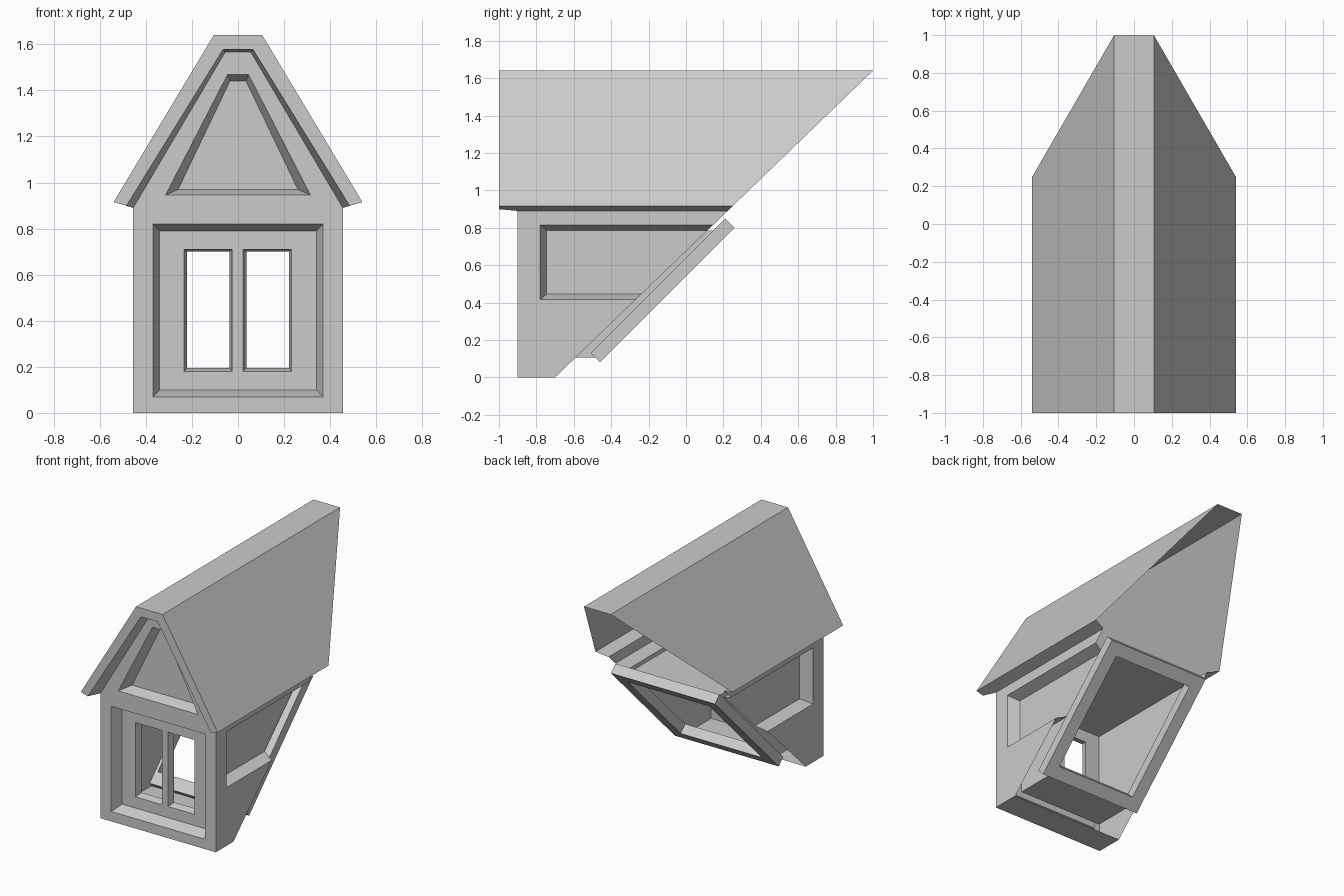
import bpy, bmesh
from mathutils import Vector

if "Cube" in bpy.data.objects:
    bpy.data.objects.remove(bpy.data.objects["Cube"])


def finish(name, bm):
    bmesh.ops.remove_doubles(bm, verts=bm.verts, dist=0.0005)
    bmesh.ops.recalc_face_normals(bm, faces=bm.faces)
    me = bpy.data.meshes.new(name)
    bm.to_mesh(me)
    bm.free()
    ob = bpy.data.objects.new(name, me)
    bpy.context.collection.objects.link(ob)
    return ob


def face(bm, pts):
    return bm.faces.new([bm.verts.new(p) for p in pts])


def bridge(bm, a, b, closed=True):
    n = len(a)
    for i in range(n if closed else n - 1):
        j = (i + 1) % n
        face(bm, [a[i], a[j], b[j], b[i]])


def fill(bm, loops, normal):
    # flat sheet whose first loop is the outline, the others are holes
    edges = []
    for loop in loops:
        vs = [bm.verts.new(p) for p in loop]
        edges += [bm.edges.new((vs[i], vs[i - 1])) for i in range(len(vs))]
    bmesh.ops.triangle_fill(bm, edges=edges, use_beauty=True, normal=normal)


def rect_xz(x0, x1, z0, z1, y):
    return [(x0, y, z0), (x1, y, z0), (x1, y, z1), (x0, y, z1)]


def rect_yz(y0, y1, z0, z1, x):
    return [(x, y0, z0), (x, y1, z0), (x, y1, z1), (x, y0, z1)]


def sym(pts, y):
    # right half profile (bottom to top), mirrored to a full outline
    return [(x, y, z) for x, z in pts] + [(-x, y, z) for x, z in reversed(pts)]


def cut(bm, co, no):
    bmesh.ops.bisect_plane(bm, geom=bm.verts[:] + bm.edges[:] + bm.faces[:],
                           plane_co=co, plane_no=no, clear_outer=True)


W, F, R = 0.455, -0.9, -0.82
FRONT, SIDE = Vector((0, -1, 0)), Vector((1, 0, 0))
bm = bmesh.new()

# front wall with door panel and gable panel recesses
panel_o = rect_xz(-0.37, 0.37, 0.07, 0.82, F)
panel_i = rect_xz(-0.34, 0.34, 0.1, 0.79, R)
gable_o = sym([(0.315, 0.945), (0.045, 1.47)], F)
gable_i = sym([(0.26, 0.97), (0.035, 1.44)], R)
wall = sym([(W, 0), (W, 0.89), (0.055, 1.567)], F)
fill(bm, [wall, panel_o, gable_o], FRONT)
bridge(bm, panel_o, panel_i)
bridge(bm, gable_o, gable_i)
face(bm, gable_i)

# two window openings with tapered reveals
win_o = [rect_xz(a, a + 0.21, 0.18, 0.71, R) for a in (-0.235, 0.022)]
win_i = [rect_xz(a, a + 0.185, 0.195, 0.7, -0.77) for a in (-0.221, 0.036)]
fill(bm, [panel_i] + win_o, FRONT)
for o, i in zip(win_o, win_i):
    bridge(bm, o, i)

# side walls with recessed panels, and eave soffits
for s in (-1, 1):
    o = rect_yz(-0.78, 0.6, 0.415, 0.815, s * W)
    i = rect_yz(-0.745, 0.565, 0.445, 0.785, s * (W - 0.08))
    fill(bm, [rect_yz(F, 1, 0, 0.89, s * W), o], SIDE)
    bridge(bm, o, i)
    face(bm, i)
    face(bm, [(s * 0.54, -1, 0.915), (s * 0.485, -1, 0.899), (s * W, F, 0.89),
              (s * W, 1, 0.89), (s * 0.54, 1, 0.915)])

# base strip
face(bm, [(-W, F, 0), (W, F, 0), (W, 1, 0), (-W, 1, 0)])

# roof sheets, verge face and tapered verge soffit
roof = [(0.54, 0.915), (0.105, 1.64)]
verge = sym([(0.485, 0.899), (0.065, 1.578)], -1)
bridge(bm, sym(roof, -1), sym(roof, 1), closed=False)
bridge(bm, sym(roof, -1), verge, closed=False)
bridge(bm, verge, sym([(W, 0.89), (0.055, 1.567)], F), closed=False)

# trim everything to the main roof slope
cut(bm, (0, -0.7, 0), (0, 1.64, -1.7))
finish("dormer_shell", bm)

# room lining from the windows back to the rear frame
bm = bmesh.new()
room = rect_xz(-0.34, 0.34, 0.105, 0.785, -0.77)
fill(bm, [room] + win_i, FRONT)
bridge(bm, room, [(x, 0.6, z) for x, y, z in room])
cut(bm, (0, -0.49, 0.105), (0, 1, -1))
finish("room_lining", bm)

# sloping rear frame
bm = bmesh.new()


def frame_loop(x, inset, depth):
    k = inset * 0.7071
    d = depth * 0.7071
    lo, hi = (-0.51 + k + d, 0.13 + k - d), (0.21 - k + d, 0.85 - k - d)
    return [(-x, *lo), (x, *lo), (x, *hi), (-x, *hi)]


loops = [frame_loop(0.41, 0, 0), frame_loop(0.41, 0, 0.07),
         frame_loop(0.32, 0.09, 0.07), frame_loop(0.32, 0.09, 0)]
for i in range(4):
    bridge(bm, loops[i], loops[(i + 1) % 4])
finish("rear_frame", bm)
